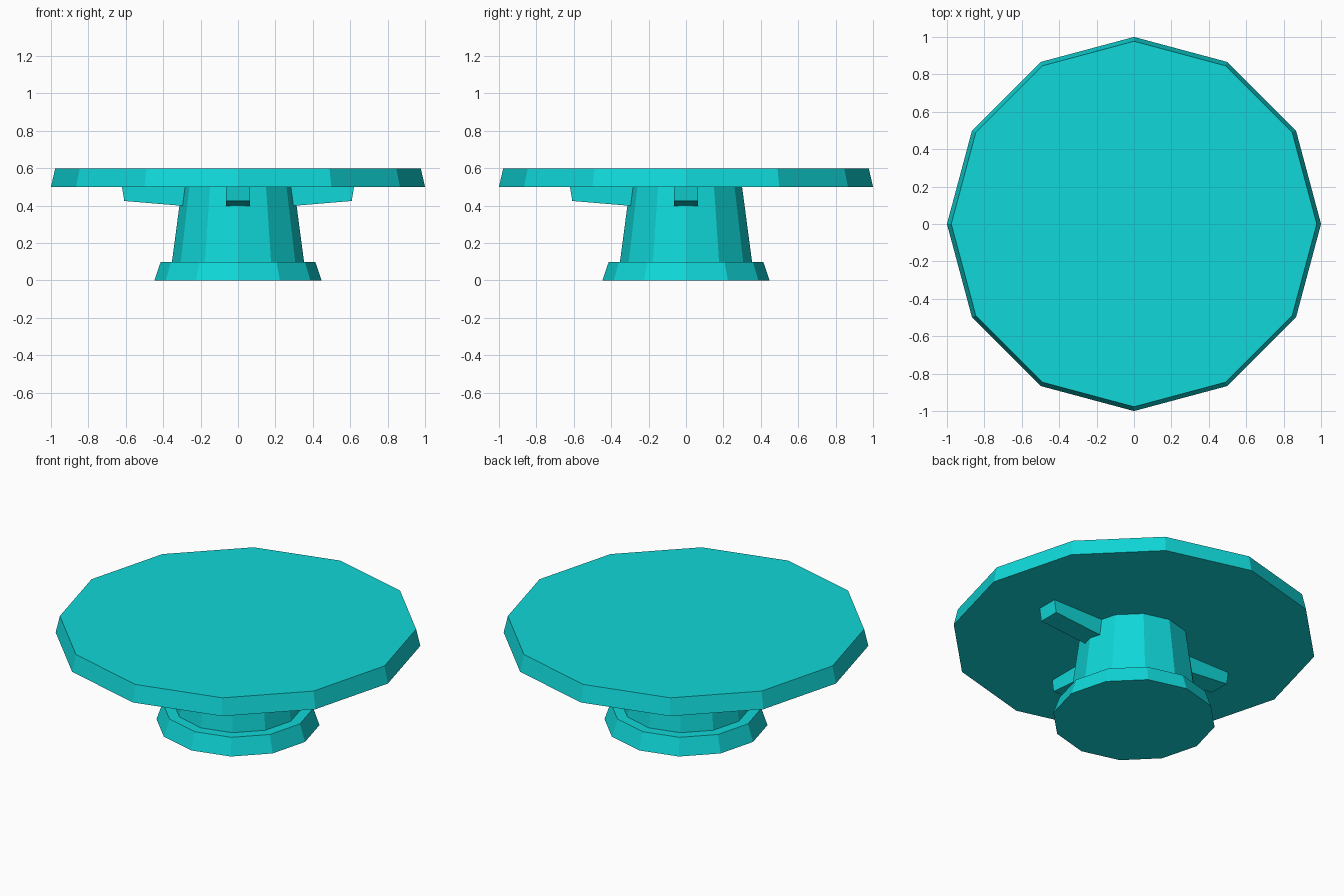
import bpy, bmesh, math
from mathutils import Matrix

SIDES = 12
TOP_Z = 0.5      # underside of the table top

cube = bpy.data.objects.get("Cube")
if cube:
    bpy.data.objects.remove(cube, do_unlink=True)

# Single turquoise material
turquoise = bpy.data.materials.new("turquoise")
turquoise.use_nodes = True
colour = (0.005, 0.68, 0.69, 1)
turquoise.diffuse_color = colour
turquoise.node_tree.nodes["Principled BSDF"].inputs["Base Color"].default_value = colour


def add_object(name, bm):
    bmesh.ops.recalc_face_normals(bm, faces=bm.faces)
    mesh = bpy.data.meshes.new(name)
    bm.to_mesh(mesh)
    bm.free()
    mesh.materials.append(turquoise)
    obj = bpy.data.objects.new(name, mesh)
    bpy.context.collection.objects.link(obj)
    return obj


def tapered_disc(name, r_low, r_high, z_low, z_high):
    """Twelve-sided frustum with a corner on each axis."""
    bm = bmesh.new()
    rings = []
    for r, z in ((r_low, z_low), (r_high, z_high)):
        angles = [math.tau * i / SIDES for i in range(SIDES)]
        rings.append([bm.verts.new((r * math.cos(a), r * math.sin(a), z)) for a in angles])
    low, high = rings
    bm.faces.new(low)
    bm.faces.new(high)
    for i in range(SIDES):
        j = (i + 1) % SIDES
        bm.faces.new((low[i], low[j], high[j], high[i]))
    return add_object(name, bm)


def brace(name, angle):
    """Sloped arm under the top: side profile extruded to its width."""
    half = 0.063
    profile = [(0.2, 0.391), (0.608, 0.425), (0.62, TOP_Z), (0.2, TOP_Z)]
    bm = bmesh.new()
    face = bm.faces.new([bm.verts.new((x, -half, z)) for x, z in profile])
    ext = bmesh.ops.extrude_face_region(bm, geom=[face])
    moved = [v for v in ext["geom"] if isinstance(v, bmesh.types.BMVert)]
    bmesh.ops.translate(bm, verts=moved, vec=(0, 2 * half, 0))
    bmesh.ops.transform(bm, matrix=Matrix.Rotation(angle, 4, "Z"), verts=bm.verts)
    return add_object(name, bm)


# Foot, pedestal and table top
tapered_disc("foot", 0.447, 0.413, 0, 0.1)
tapered_disc("pedestal", 0.353, 0.3, 0.1, TOP_Z)
tapered_disc("table_top", 1.0, 0.977, TOP_Z, 0.6)

# Three braces; the back has none
for name, degrees in (("left_brace", 0), ("right_brace", 180), ("front_brace", -90)):
    brace(name, math.radians(degrees))
